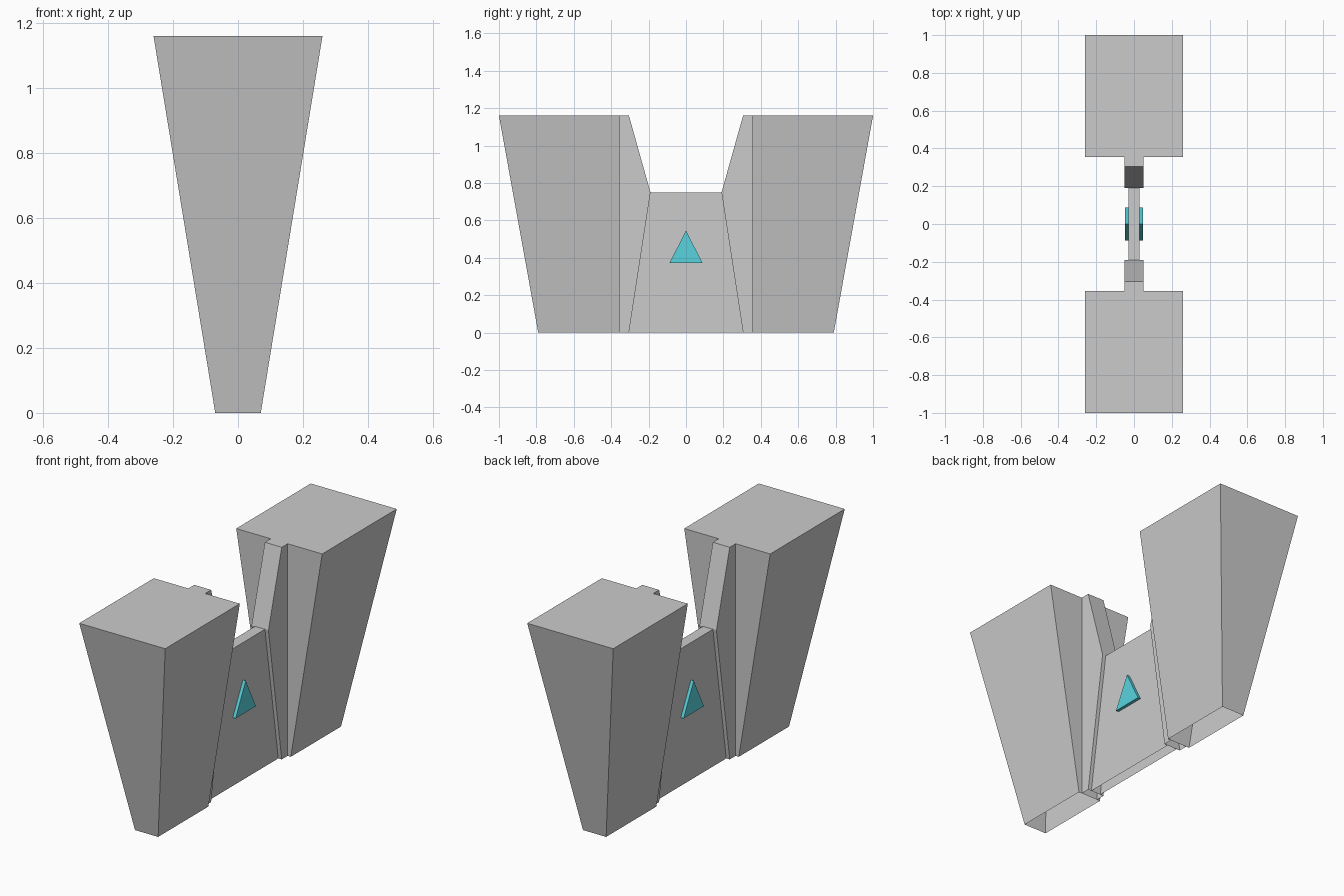
import bpy, bmesh

if "Cube" in bpy.data.objects:
    bpy.data.objects.remove(bpy.data.objects["Cube"])

H = 1.16  # overall height


def make_object(name, verts, faces, material=None):
    mesh = bpy.data.meshes.new(name)
    mesh.from_pydata(verts, [], faces)
    bm = bmesh.new()
    bm.from_mesh(mesh)
    bmesh.ops.recalc_face_normals(bm, faces=bm.faces)
    # open underside and hidden joints: drop helper faces afterwards
    bm.to_mesh(mesh)
    bm.free()
    obj = bpy.data.objects.new(name, mesh)
    bpy.context.collection.objects.link(obj)
    if material:
        mesh.materials.append(material)
    return obj


def prism(name, profile, x0, x1, skip=(), material=None):
    """Extrude a (y, z) profile along x; edges listed in skip stay open."""
    n = len(profile)
    verts = [(x, y, z) for x in (x0, x1) for y, z in profile]
    faces = [list(range(n)), list(range(2 * n - 1, n - 1, -1))]
    faces += [(i, i + n, (i + 1) % n + n, (i + 1) % n)
              for i in range(n) if i not in skip]
    return make_object(name, verts, faces, material)


cyan = bpy.data.materials.new("cyan")
cyan.diffuse_color = (0.1, 0.65, 0.72, 1)
cyan.use_nodes = True
cyan.node_tree.nodes["Principled BSDF"].inputs["Base Color"].default_value = cyan.diffuse_color

for s, side in ((-1, "front"), (1, "back")):
    # Tapered tower, flat on its inner side, open underneath
    verts = []
    for z, hx, outer in ((0, 0.07, 0.79), (H, 0.26, 1.0)):
        verts += [(-hx, s * 0.356, z), (hx, s * 0.356, z),
                  (hx, s * outer, z), (-hx, s * outer, z)]
    walls = [(i, (i + 1) % 4, (i + 1) % 4 + 4, i + 4) for i in range(4)]
    make_object(side + "_tower", verts, walls + [(4, 5, 6, 7)])

    # Angled post against the inner wall of the tower
    post = [(0.356, 0), (0.305, 0), (0.19, 0.75), (0.305, H), (0.356, H)]
    prism(side + "_post", [(s * y, z) for y, z in post],
          -0.051, 0.051, skip=(0, 4))

# Thin centre panel between the posts
prism("centre_panel", [(-0.305, 0), (0.305, 0), (0.19, 0.75), (-0.19, 0.75)],
      -0.03, 0.03, skip=(0, 1, 3))

# Raised triangle on each face of the panel
for s, side in ((-1, "left"), (1, "right")):
    prism(side + "_triangle", [(-0.088, 0.373), (0.088, 0.373), (0, 0.546)],
          s * 0.029, s * 0.047, material=cyan)
